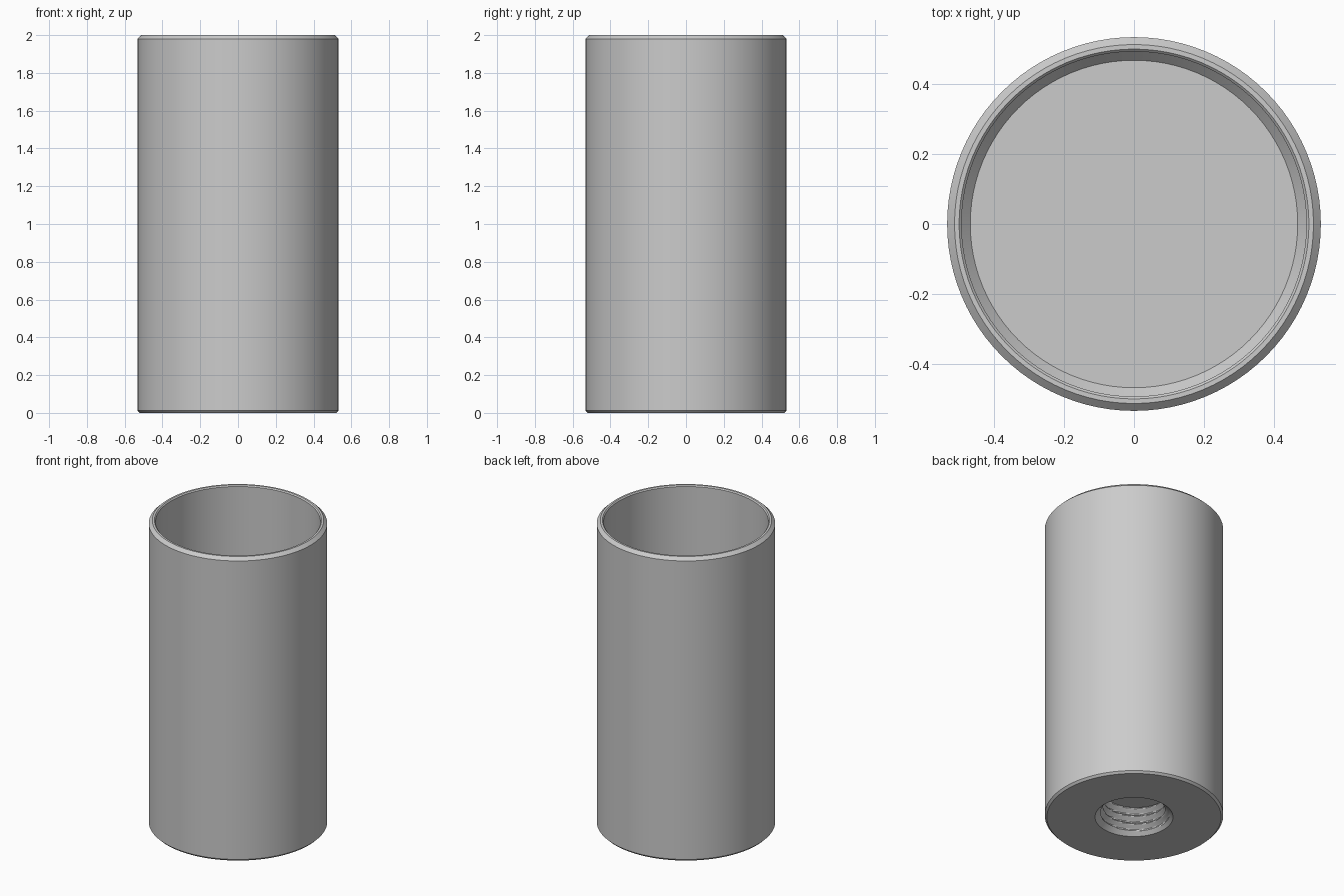
import bpy, bmesh, math

cube = bpy.data.objects.get("Cube")
if cube:
    bpy.data.objects.remove(cube, do_unlink=True)

SEGMENTS = 96
HOLE_DEPTH, HOLE_LEVELS = 0.18, 54
MAJOR, MINOR, PITCH = 0.213, 0.185, 0.0533
RIM = 0.233


def material(name, rgb):
    mat = bpy.data.materials.new(name)
    mat.use_nodes = True
    colour = (*rgb, 1.0)
    mat.diffuse_color = colour
    mat.node_tree.nodes["Principled BSDF"].inputs["Base Color"].default_value = colour
    return mat


def thread_radius(angle, z):
    """Helical V thread with flattened crests and a chamfered mouth."""
    phase = (z / PITCH - angle / math.tau) % 1.0
    wave = abs(2 * phase - 1)
    wave = min(1.0, max(0.0, (wave - 0.12) / 0.76))
    return max(MINOR + (MAJOR - MINOR) * wave, RIM - z)


def add_ring(bm, z, radius):
    ring = []
    for i in range(SEGMENTS):
        a = math.tau * i / SEGMENTS
        r = radius(a, z) if callable(radius) else radius
        ring.append(bm.verts.new((r * math.cos(a), r * math.sin(a), z)))
    return ring


# Threaded socket, from its closed end down to the mouth
profile = [(HOLE_DEPTH * (1 - k / HOLE_LEVELS), thread_radius)
           for k in range(HOLE_LEVELS + 1)]

# Underside, outer wall, chamfered lip, inner wall and chamfered floor
profile += [
    (0.0, 0.52), (0.013, 0.533),
    (1.98, 0.533), (2.0, 0.512),
    (2.0, 0.499), (1.993, 0.492),
    (0.277, 0.492), (0.25, 0.467),
]

bm = bmesh.new()
rings = [add_ring(bm, z, r) for z, r in profile]
for low, high in zip(rings, rings[1:]):
    for i in range(SEGMENTS):
        j = (i + 1) % SEGMENTS
        bm.faces.new((low[i], low[j], high[j], high[i]))
bm.faces.new(rings[0])
bm.faces.new(rings[-1])
bmesh.ops.recalc_face_normals(bm, faces=bm.faces[:])

mesh = bpy.data.meshes.new("threaded_cup")
bm.to_mesh(mesh)
bm.free()
mesh.materials.append(material("plain grey", (0.6, 0.6, 0.6)))
cup = bpy.data.objects.new("threaded_cup", mesh)
bpy.context.collection.objects.link(cup)

bpy.ops.object.select_all(action="DESELECT")
cup.select_set(True)
bpy.context.view_layer.objects.active = cup
bpy.ops.object.shade_smooth_by_angle(angle=math.radians(25))
